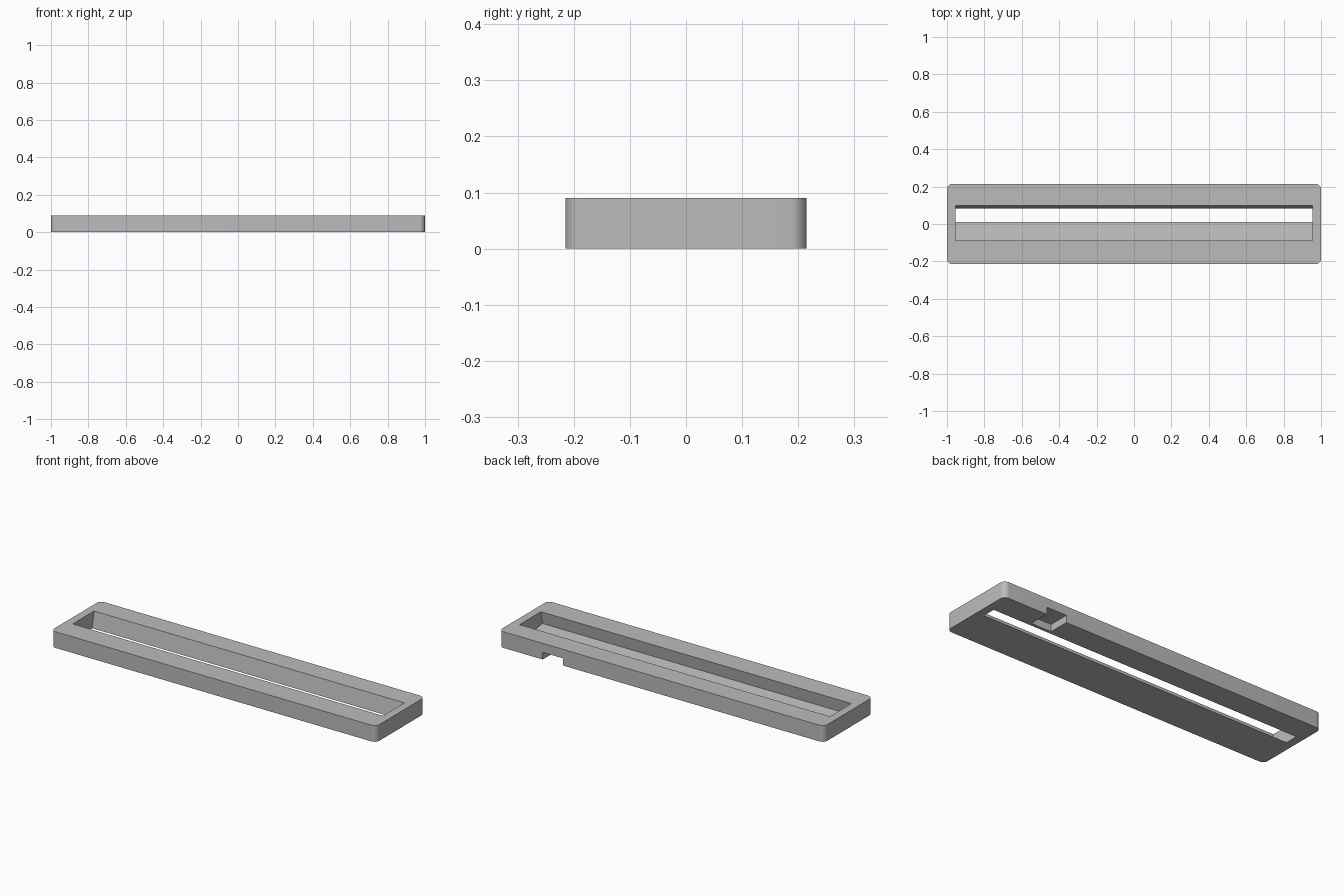
import bpy
import bmesh
from math import radians
from mathutils import Matrix, Vector

default = bpy.data.objects.get("Cube")
if default:
    bpy.data.objects.remove(default, do_unlink=True)

LENGTH, DEPTH, HEIGHT = 2.0, 0.43, 0.09
CORNER = 0.03
LEAN = radians(10)


def make_box(name, size, center, tilt=0.0, corner=0.0):
    """Box with an optional tilt about x and optional rounded upright edges."""
    bm = bmesh.new()
    bmesh.ops.create_cube(bm, size=1.0)
    bmesh.ops.scale(bm, vec=size, verts=bm.verts)
    if corner:
        upright = [e for e in bm.edges
                   if abs(e.verts[0].co.z - e.verts[1].co.z) > 1e-4]
        bmesh.ops.bevel(bm, geom=upright, offset=corner, segments=8,
                        profile=0.5, affect='EDGES')
    place = Matrix.Translation(center) @ Matrix.Rotation(tilt, 4, 'X')
    bmesh.ops.transform(bm, matrix=place, verts=bm.verts)
    mesh = bpy.data.meshes.new(name)
    bm.to_mesh(mesh)
    bm.free()
    obj = bpy.data.objects.new(name, mesh)
    bpy.context.collection.objects.link(obj)
    return obj


def cut(target, cutter):
    """Subtract the cutter from the target and remove it."""
    cutter.hide_render = True
    mod = target.modifiers.new("cut", 'BOOLEAN')
    mod.operation = 'DIFFERENCE'
    mod.solver = 'EXACT'
    mod.object = cutter
    bpy.context.view_layer.objects.active = target
    bpy.ops.object.modifier_apply(modifier=mod.name)
    bpy.data.objects.remove(cutter, do_unlink=True)


# Rounded base plate
base = make_box("stand_base", (LENGTH, DEPTH, HEIGHT),
                (0, 0, HEIGHT / 2), corner=CORNER)

# Leaning slot that breaks through the underside along its rear half
slot_width, slot_height = 0.185, 0.2
turn = Matrix.Rotation(-LEAN, 3, 'X')
floor_front = Vector((0, -0.1015, 0.0198))
slot_center = floor_front + turn @ Vector((0, slot_width / 2, slot_height / 2))
cut(base, make_box("slot_cutter", (1.91, slot_width, slot_height),
                   slot_center, tilt=-LEAN))

# Cable notch under the back edge
cut(base, make_box("notch_cutter", (0.124, 0.2, 0.08), (0.669, 0.2, 0)))

# Material and shading
grey = bpy.data.materials.new("plain grey")
grey.use_nodes = True
color = (0.5, 0.5, 0.5, 1.0)
grey.diffuse_color = color
grey.node_tree.nodes["Principled BSDF"].inputs["Base Color"].default_value = color
base.data.materials.clear()
base.data.materials.append(grey)

bpy.ops.object.select_all(action='DESELECT')
base.select_set(True)
bpy.context.view_layer.objects.active = base
bpy.ops.object.shade_smooth_by_angle(angle=radians(30))
